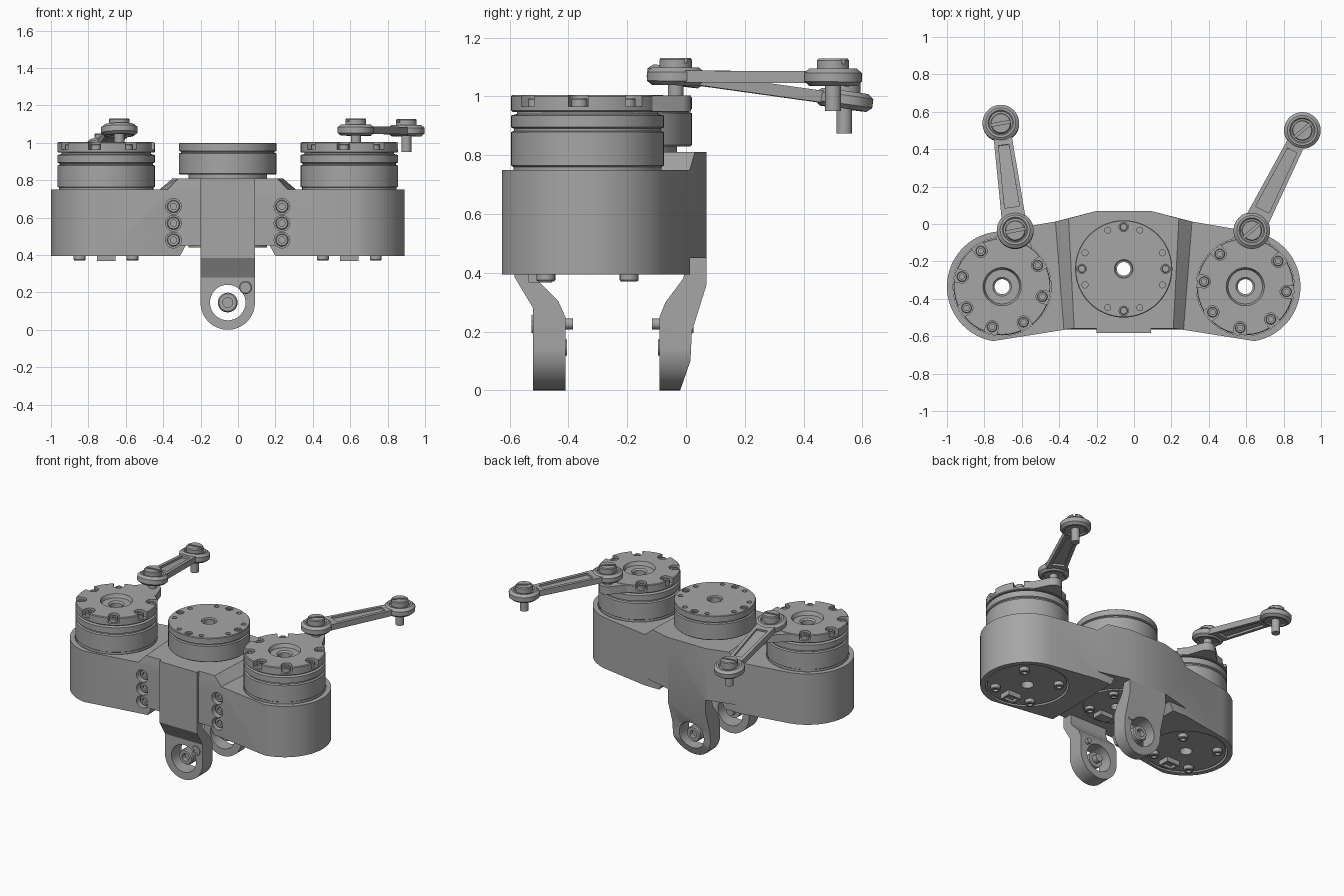
import bpy, bmesh
from math import pi, sin, cos, radians
from mathutils import Vector, Matrix

if "Cube" in bpy.data.objects:
    bpy.data.objects.remove(bpy.data.objects["Cube"])

grey = bpy.data.materials.new("machined_grey")
grey.use_nodes = True
grey.diffuse_color = (0.38, 0.38, 0.38, 1)
grey.node_tree.nodes["Principled BSDF"].inputs["Base Color"].default_value = (0.38, 0.38, 0.38, 1)
made = []
AX = -0.055          # symmetry plane of the housing
SIDE_Y, MID_Y = -0.335, -0.24


def finish(name, bm, matrix=None):
    bmesh.ops.recalc_face_normals(bm, faces=bm.faces)
    mesh = bpy.data.meshes.new(name)
    bm.to_mesh(mesh)
    bm.free()
    mesh.materials.append(grey)
    if matrix:
        mesh.transform(matrix)
    obj = bpy.data.objects.new(name, mesh)
    bpy.context.collection.objects.link(obj)
    made.append(obj)
    return obj


def hull(name, points, matrix=None):
    bm = bmesh.new()
    for p in points:
        bm.verts.new(p)
    res = bmesh.ops.convex_hull(bm, input=bm.verts)
    junk = {v for v in res["geom_interior"] + res["geom_unused"] if isinstance(v, bmesh.types.BMVert)}
    bmesh.ops.delete(bm, geom=list(junk), context='VERTS')
    bmesh.ops.dissolve_limit(bm, angle_limit=0.002, verts=bm.verts, edges=bm.edges)
    return finish(name, bm, matrix)


def slab(points, z0, z1):
    return [(x, y, z) for x, y in points for z in (z0, z1)]


def arc(cx, cy, r, a0=0, a1=360, n=32):
    return [(cx + r * cos(radians(a0 + (a1 - a0) * i / n)),
             cy + r * sin(radians(a0 + (a1 - a0) * i / n))) for i in range(n + 1)]


def box(name, x, y, z):
    return hull(name, [(a, b, c) for a in x for b in y for c in z])


def lathe(name, profile, matrix=None, steps=64):
    """Revolve (radius, height) points; a profile off the axis closes on itself."""
    bm = bmesh.new()
    vs = [bm.verts.new((r, 0, z)) for r, z in profile]
    pairs = list(zip(vs, vs[1:]))
    if profile[0][0] > 0:
        pairs.append((vs[-1], vs[0]))
    es = [bm.edges.new(p) for p in pairs]
    bmesh.ops.spin(bm, geom=vs + es, cent=(0, 0, 0), axis=(0, 0, 1), angle=2 * pi, steps=steps)
    bmesh.ops.remove_doubles(bm, verts=bm.verts, dist=0.00005)
    return finish(name, bm, matrix)


def rod(name, r, z0, z1, matrix=None, steps=32):
    return lathe(name, [(0, z0), (r, z0), (r, z1), (0, z1)], matrix, steps)


def screw(name, r, h, matrix):
    return lathe(name, [(0, 0), (r, 0), (r, h * .85), (r * .88, h), (r * .5, h), (r * .5, h * .5), (0, h * .5)],
                 matrix, 20)


def combine(obj, others, op='DIFFERENCE'):
    bpy.context.view_layer.objects.active = obj
    for other in others:
        mod = obj.modifiers.new("bool", 'BOOLEAN')
        mod.operation, mod.object, mod.solver = op, other, 'EXACT'
        bpy.ops.object.modifier_apply(modifier=mod.name)
        made.remove(other)
        bpy.data.objects.remove(other)


def at(x, y, z=0):
    return Matrix.Translation((x, y, z))


def facing(sign):
    return Matrix.Rotation(-sign * pi / 2, 4, 'X')   # local z points to sign * y


# Housing: raised middle deck and two round wings
def mirrored(points):
    return [(AX + s * u, y) for u, y in points for s in (-1, 1)]


housing = hull("housing", slab(mirrored([(.365, .013), (.145, .07), (.32, -.564), (.15, -.556)]), .45, .75)
               + slab(mirrored([(.295, .03), (.145, .07), (.265, -.558)]), .8, .81))
wings, bores = [], []
for s in (-1, 1):
    outline = arc(.65, SIDE_Y, .295, -80.5, 80.5, 40)
    pts = slab(outline + [(.365, .013)], .395, .75)
    pts += slab([(.255, .013), (.255, -.555)], .395, .75) + slab([(.22, .013), (.22, -.55)], .46, .75)
    wings.append(hull("wing", [(AX + s * x, y, z) for x, y, z in pts]))
    bores.append(rod("motor_bore", .262, .3, .9, at(AX + s * .65, SIDE_Y), 64))
    for z in (.66, .57, .48):
        bores.append(rod("screw_bore", .042, 0, .15, at(AX + s * .29, -.51, z) @ facing(-1), 24))
bores.append(rod("middle_bore", .2, .3, .9, at(AX, MID_Y), 64))
combine(housing, wings, 'UNION')
combine(housing, bores)
for s in (-1, 1):
    for z in (.66, .57, .48):
        screw("clamp_screw", .034, .03, at(AX + s * .29, -.512, z) @ facing(-1))

# Front and back straps that run down into the legs
front = [(-.583, .81), (-.583, .385), (-.52, .28), (-.52, 0), (-.41, 0), (-.41, .25), (-.435, .305),
         (-.5, .37), (-.51, .4), (-.51, .81)]
back = [(.07, .81), (.07, .36), (.02, .2), (.015, .1), (-.02, 0), (-.09, 0), (-.09, .25), (-.07, .3),
        (-.01, .38), (.01, .46), (.03, .81)]
for name, profile, out in (("front_leg", front, -1), ("back_leg", back, 1)):
    bm = bmesh.new()
    face = bm.faces.new([bm.verts.new((AX - .145, y, z)) for y, z in profile])
    ext = bmesh.ops.extrude_face_region(bm, geom=[face])
    bmesh.ops.translate(bm, vec=(.29, 0, 0), verts=[v for v in ext["geom"] if isinstance(v, bmesh.types.BMVert)])
    leg = finish(name, bm)
    shape = arc(AX, .146, .1455, 180, 360) + [(AX - .1455, .9), (AX + .1455, .9)]
    combine(leg, [hull("leg_outline", [(x, y, z) for x, z in shape for y in (-1, 1)])], 'INTERSECT')
    combine(leg, [rod("leg_hole", .095, -1, 1, at(AX, 0, .146) @ facing(1), 48)])
    inner = -.41 if out < 0 else -.09
    # Pivot screw and small stop pin
    screw("pivot_screw", .053, .06, at(AX, inner + out * .03, .146) @ facing(out))
    rod("pivot_pin", .027, -.005, .05, at(AX, inner, .146) @ facing(out), 20)
    rod("stop_pin", .018, -.025, .06, at(AX + .095, inner, .226) @ facing(out), 20)
    screw("stop_screw", .034, .04, at(AX + .095, inner + out * .075, .226) @ facing(out))

# Side motors with notched horns and ears
for s, ear_angle in ((-1, 76), (1, 83)):
    cx = AX + s * .65
    place = at(cx, SIDE_Y)
    lathe("side_motor", [(.04, .4), (.252, .4), (.252, .76), (.26, .765), (.26, .878), (.25, .883), (.25, .89),
                         (.26, .895), (.26, .935), (.24, .94), (.24, .95), (.04, .95)], place)
    horn = lathe("horn", [(.04, .947), (.255, .947), (.26, .952), (.26, 1.0), (.255, 1.005), (.102, 1.005),
                          (.092, .98), (.05, .98), (.04, .97)], place)
    notches = []
    for k in range(1, 8):
        turn = place @ Matrix.Rotation(radians(ear_angle + 45 * k), 4, 'Z')
        notches.append(hull("notch", slab(arc(.222, 0, .034, n=20) + [(.3, .034), (.3, -.034)], .965, 1.03), turn))
        screw("horn_screw", .027, .03, turn @ at(.222, 0, .964))
    combine(horn, notches)
    turn = place @ Matrix.Rotation(radians(ear_angle), 4, 'Z')
    hull("horn_ear", slab(arc(0, 0, .255, -26, 26, 12) + arc(.3, 0, .055, -90, 90, 16) + [(.15, 0)], .949, 1.003), turn)
    # Underside screws and plug
    for k in range(4):
        a = radians(45 + 90 * k)
        screw("base_screw", .032, .03, at(cx + .2 * cos(a), SIDE_Y + .2 * sin(a), .401) @ Matrix.Rotation(pi, 4, 'X'))
    plug = box("plug", (cx - .05, cx + .05), (SIDE_Y - .2, SIDE_Y - .12), (.367, .41))
    combine(plug, [box("plug_slot", (cx - .035, cx + .035), (SIDE_Y - .185, SIDE_Y - .135), (.3, .385))])

# Middle motor with a ring of screws and holes
place = at(AX, MID_Y)
middle = lathe("middle_motor", [(.036, .44), (.21, .44), (.21, .83), (.255, .83), (.26, .835), (.26, .943), (.25, .947),
                                (.25, .953), (.26, .957), (.26, .996), (.256, 1.0), (.05, 1.0), (.045, .992),
                                (.036, .992)], place)
dents = []
for k in range(16):
    turn = place @ Matrix.Rotation(k * pi / 8, 4, 'Z') @ at(.224, 0)
    if k % 4 == 0:
        dents.append(rod("screw_seat", .025, .98, 1.1, turn, 20))
        screw("cap_screw", .02, .015, turn @ at(0, 0, .979))
    elif k % 2:
        dents.append(rod("cap_hole", .016, .985, 1.1, turn, 16))
combine(middle, dents)
for k in range(4):
    a = radians(45 + 90 * k)
    screw("base_screw", .03, .025, at(AX + .165 * cos(a), MID_Y + .165 * sin(a), .441) @ Matrix.Rotation(pi, 4, 'X'))
box("middle_plug", (AX - .05, AX + .05), (MID_Y - .16, MID_Y - .09), (.41, .45))


# Link arms with ringed ends, pocketed bars and slotted screws
def link(a, b, slot_angle):
    a, b = Vector(a), Vector(b)
    d = b - a
    length = d.length
    xa = d.normalized()
    ya = Vector((0, 0, 1)).cross(xa).normalized()
    frame = at(*a) @ Matrix((xa, ya, xa.cross(ya))).transposed().to_4x4()

    def taper(x0, x1, w0, w1):
        return [(x0, w0), (x0, -w0), (x1, w1), (x1, -w1)]
    bar = hull("link_bar", slab(taper(.06, length - .06, .064, .048), -.02, .02), frame)
    pocket = taper(.125, length - .12, .04, .028)
    combine(bar, [hull("pocket", slab(pocket, z, z + .05), frame) for z in (.006, -.056)])
    for x, p in ((0, a), (length, b)):
        lathe("link_ring", [(0, -.022), (.062, -.022), (.068, -.03), (.08, -.03), (.098, -.015), (.098, .015),
                            (.08, .03), (.068, .03), (.062, .022), (0, .022)], frame @ at(x, 0), 48)
        head = lathe("link_screw", [(0, -.115 if x else -.07), (.027, -.115 if x else -.07), (.027, .01), (.055, .015),
                                    (.055, .057), (.05, .063), (0, .063)], at(*p), 32)
        cutter = box("slot", (-.1, .1), (-.007, .007), (.045, .1))
        cutter.data.transform(at(*p) @ Matrix.Rotation(radians(slot_angle), 4, 'Z'))
        combine(head, [cutter])


link((-.635, -.035, 1.068), (-.712, .538, .988), 10)
link((.63, -.035, 1.068), (.9, .5, 1.065), 40)

bpy.ops.object.select_all(action='DESELECT')
for obj in made:
    obj.select_set(True)
bpy.context.view_layer.objects.active = made[0]
bpy.ops.object.shade_smooth_by_angle(angle=radians(30))
